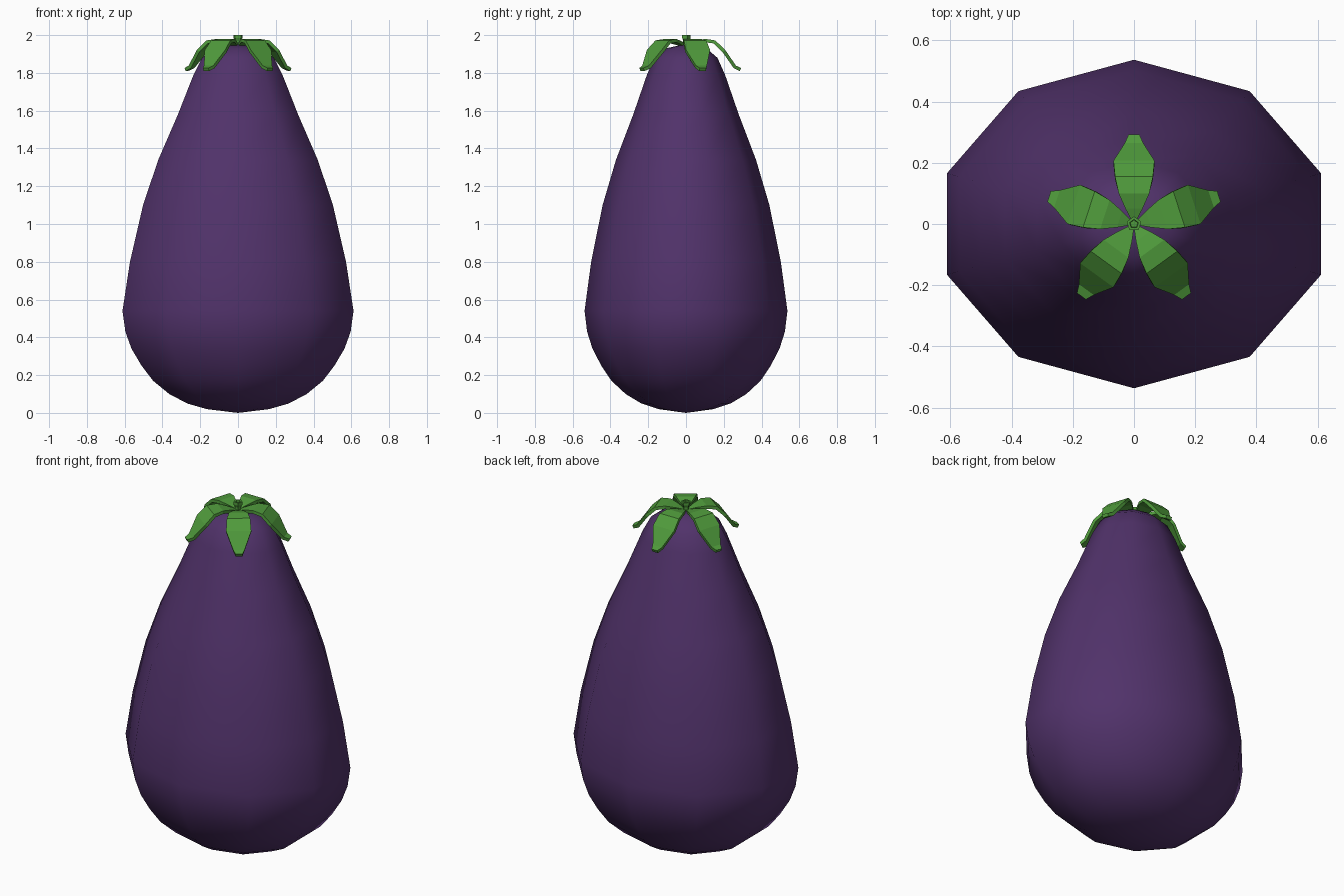
import bpy, bmesh, math
from mathutils import Matrix

if "Cube" in bpy.data.objects:
    bpy.data.objects.remove(bpy.data.objects["Cube"])


def material(name, col):
    m = bpy.data.materials.new(name)
    m.diffuse_color = (*col, 1)
    m.use_nodes = True
    m.node_tree.nodes["Principled BSDF"].inputs["Base Color"].default_value = m.diffuse_color
    return m


purple = material("aubergine_purple", (0.082, 0.032, 0.145))
green = material("leaf_green", (0.08, 0.33, 0.045))


def finish(bm, name, mat, smooth=False):
    bmesh.ops.recalc_face_normals(bm, faces=bm.faces)
    me = bpy.data.meshes.new(name)
    bm.to_mesh(me)
    bm.free()
    me.materials.append(mat)
    for p in me.polygons:
        p.use_smooth = smooth
    ob = bpy.data.objects.new(name, me)
    bpy.context.collection.objects.link(ob)
    return ob


def lathe(bm, rings, sides, rx, ry, z0=None, z1=None):
    """Stack of elliptical rings (scale, z), with optional pole points."""
    loops = []
    for s, z in rings:
        loops.append([bm.verts.new((rx * s * math.cos(a), ry * s * math.sin(a), z))
                      for a in (math.pi / 2 + 2 * math.pi * i / sides for i in range(sides))])
    for a, b in zip(loops, loops[1:]):
        for i in range(sides):
            j = (i + 1) % sides
            bm.faces.new((a[i], a[j], b[j], b[i]))
    for loop, z in ((loops[0], z0), (loops[-1], z1)):
        pole = bm.verts.new((0, 0, z))
        for i in range(sides):
            bm.faces.new((loop[i], loop[(i + 1) % sides], pole))


# Fruit body: ten-sided, wider in x than in y
bm = bmesh.new()
profile = [(0.27, 0.02), (0.44, 0.05), (0.595, 0.10), (0.735, 0.17), (0.835, 0.25),
           (0.922, 0.34), (0.975, 0.43), (1.0, 0.54), (0.935, 0.80), (0.822, 1.10),
           (0.69, 1.34), (0.52, 1.58), (0.385, 1.79), (0.31, 1.88), (0.2, 1.93)]
lathe(bm, profile, 10, 0.643, 0.537, 0.0, 1.953)
finish(bm, "fruit_body", purple, True)

# Calyx leaves: one folded strip (radius, z, half width), repeated five times
leaf = [(0.012, 1.955, 0.008), (0.05, 1.968, 0.028), (0.10, 1.98, 0.05), (0.155, 1.972, 0.062),
        (0.207, 1.922, 0.067), (0.265, 1.838, 0.03), (0.292, 1.826, 0.018)]
for k in range(5):
    bm = bmesh.new()
    rot = Matrix.Rotation(2 * math.pi * k / 5, 4, 'Z')
    rows = [[bm.verts.new(rot @ v.to_3d()) for v in
             (Matrix(((-w, r, z), (w, r, z))))] for r, z, w in leaf]
    for a, b in zip(rows, rows[1:]):
        bm.faces.new((a[0], b[0], b[1], a[1]))
    for f in bm.faces:
        f.normal_update()
        if f.normal.z < 0:
            f.normal_flip()
    me = bpy.data.meshes.new("calyx_leaf")
    bm.to_mesh(me)
    bm.free()
    me.materials.append(green)
    ob = bpy.data.objects.new("calyx_leaf_%d" % (k + 1), me)
    bpy.context.collection.objects.link(ob)
    mod = ob.modifiers.new("thickness", 'SOLIDIFY')
    mod.thickness = 0.018
    mod.offset = -1

# Stem stub: pentagon with a hollowed top
bm = bmesh.new()
lathe(bm, [(0.018, 1.94), (0.018, 1.97), (0.025, 1.985), (0.025, 2.0), (0.015, 2.0), (0.013, 1.988)],
      5, 1, 1, 1.94, 1.988)
finish(bm, "stem", green)
